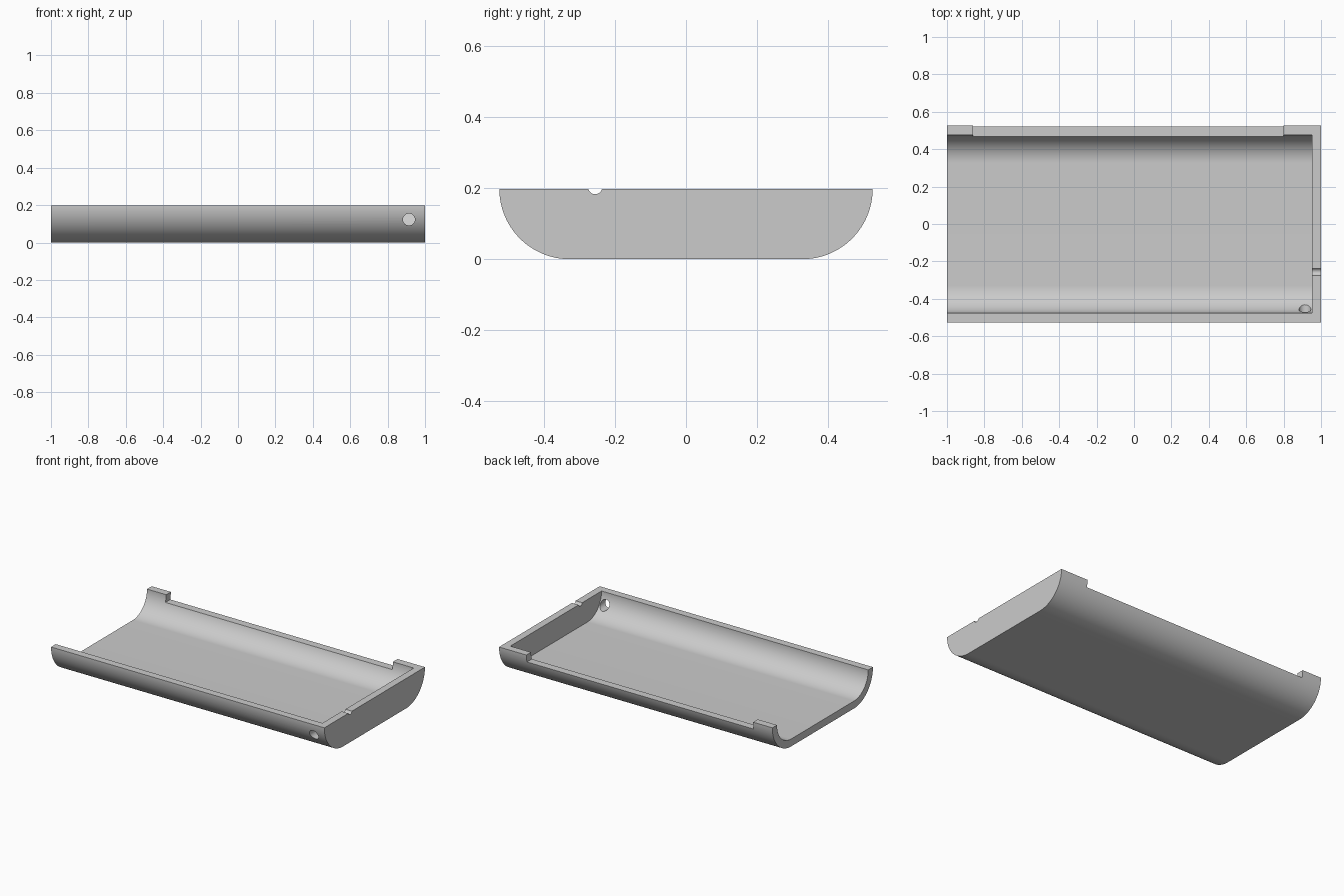
import bpy, bmesh
from math import sin, cos, pi
from mathutils import Matrix, Vector

if "Cube" in bpy.data.objects:
    bpy.data.objects.remove(bpy.data.objects["Cube"])

HALF, TOP, WALL = 0.526, 0.198, 0.049

grey = bpy.data.materials.new("light grey")
grey.use_nodes = True
colour = (0.6, 0.6, 0.6, 1)
grey.diffuse_color = colour
grey.node_tree.nodes["Principled BSDF"].inputs["Base Color"].default_value = colour


def finish(bm, name):
    bmesh.ops.recalc_face_normals(bm, faces=bm.faces[:])
    mesh = bpy.data.meshes.new(name)
    bm.to_mesh(mesh)
    bm.free()
    mesh.materials.append(grey)
    obj = bpy.data.objects.new(name, mesh)
    bpy.context.collection.objects.link(obj)
    return obj


def trough(name, half, floor, rim, x0, x1, steps=32):
    """Flat-bottomed prism with quarter-round lower sides, along x."""
    r = TOP - floor
    side = [(half - r + r * sin(a), TOP - r * cos(a))
            for a in (pi / 2 * i / steps for i in range(steps + 1))]
    if rim > TOP:
        side.append((half, rim))
    outline = side + [(-y, z) for y, z in reversed(side)]
    bm = bmesh.new()
    face = bm.faces.new([bm.verts.new((x0, y, z)) for y, z in outline])
    grown = bmesh.ops.extrude_face_region(bm, geom=[face])["geom"]
    bmesh.ops.translate(bm, vec=(x1 - x0, 0, 0),
                        verts=[v for v in grown if isinstance(v, bmesh.types.BMVert)])
    return finish(bm, name)


def box(name, low, high):
    low, high = Vector(low), Vector(high)
    size = Matrix.Diagonal((*(high - low), 1))
    bm = bmesh.new()
    bmesh.ops.create_cube(bm, size=1, matrix=Matrix.Translation((low + high) / 2) @ size)
    return finish(bm, name)


def rod(name, centre, radius, length, axis):
    bm = bmesh.new()
    bmesh.ops.create_cone(bm, cap_ends=True, segments=48, radius1=radius, radius2=radius,
                          depth=length, matrix=Matrix.Translation(centre)
                          @ Matrix.Rotation(pi / 2, 4, axis))
    return finish(bm, name)


# Half shell: rounded trough, closed at the +x end
shell = trough("half_shell", HALF, 0, TOP, -1, 1)

cutters = [
    # Hollow interior, running out through the open -x end
    trough("cavity_cutter", HALF - WALL, WALL, 0.4, -1.2, 0.952),
    # Long recess in the back rim, leaving a tab at each end
    box("rim_recess_cutter", (-0.86, 0.3, 0.15), (0.8, 0.7, 0.4)),
    # Cable hole through the front wall
    rod("side_hole_cutter", (0.914, -0.5, 0.123), 0.032, 0.3, 'X'),
    # Half-round groove in the end wall
    rod("end_groove_cutter", (1, -0.256, 0.203), 0.02, 0.3, 'Y'),
]

bpy.ops.object.select_all(action='DESELECT')
shell.select_set(True)
bpy.context.view_layer.objects.active = shell
for cutter in cutters:
    cutter.hide_render = True
    mod = shell.modifiers.new(cutter.name, 'BOOLEAN')
    mod.operation = 'DIFFERENCE'
    mod.solver = 'EXACT'
    mod.object = cutter
    bpy.ops.object.modifier_apply(modifier=mod.name)
    bpy.data.objects.remove(cutter)

bpy.ops.object.shade_smooth_by_angle(angle=pi / 6)
